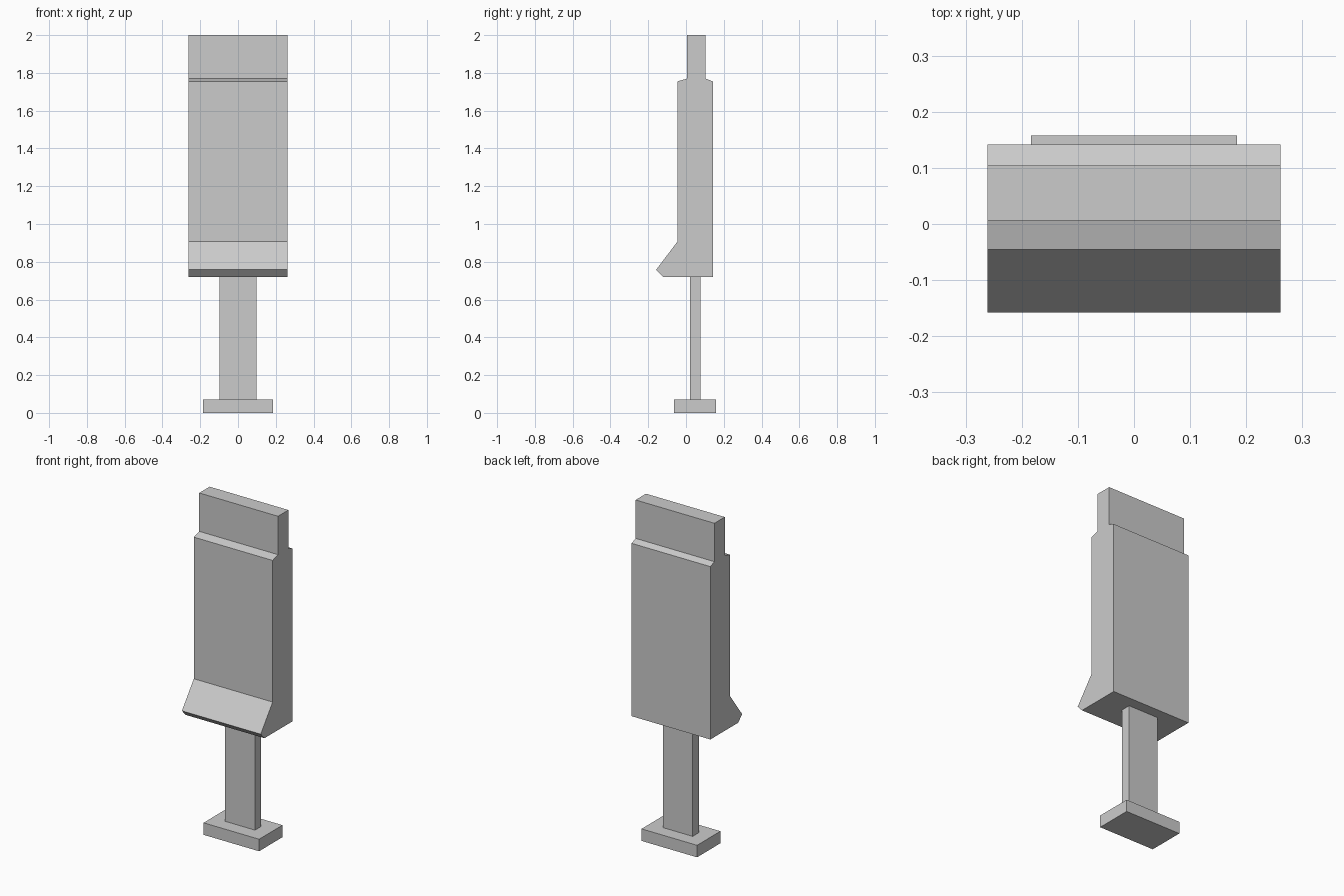
import bpy
import bmesh
from mathutils import Vector

cube = bpy.data.objects.get("Cube")
if cube:
    bpy.data.objects.remove(cube, do_unlink=True)

grey = bpy.data.materials.new("light_grey")
grey.use_nodes = True
colour = (0.6, 0.6, 0.6, 1)
grey.diffuse_color = colour
grey.node_tree.nodes["Principled BSDF"].inputs["Base Color"].default_value = colour


def extrude_profile(name, profile, half_width):
    """Sweep a (y, z) outline across x, centred on x = 0."""
    bm = bmesh.new()
    face = bm.faces.new([bm.verts.new((-half_width, y, z)) for y, z in profile])
    swept = bmesh.ops.extrude_face_region(bm, geom=[face])
    verts = [g for g in swept["geom"] if isinstance(g, bmesh.types.BMVert)]
    bmesh.ops.translate(bm, verts=verts, vec=Vector((2 * half_width, 0, 0)))
    bmesh.ops.recalc_face_normals(bm, faces=bm.faces)
    mesh = bpy.data.meshes.new(name)
    bm.to_mesh(mesh)
    bm.free()
    mesh.materials.append(grey)
    obj = bpy.data.objects.new(name, mesh)
    bpy.context.collection.objects.link(obj)
    return obj


def box_profile(y0, y1, z0, z1):
    return [(y0, z0), (y1, z0), (y1, z1), (y0, z1)]


# Foot plate and flat post
extrude_profile("foot_plate", box_profile(-0.063, 0.158, 0, 0.072), 0.184)
extrude_profile("post", box_profile(0.02, 0.078, 0.072, 0.72), 0.099)

# Panel with projecting front lip, sloped shoulders and narrow top tab
panel = [
    (-0.122, 0.72), (0.142, 0.72), (0.142, 1.755), (0.104, 1.77),
    (0.104, 2.0), (0.006, 2.0), (0.006, 1.77), (-0.045, 1.755),
    (-0.045, 0.907), (-0.158, 0.758),
]
extrude_profile("panel", panel, 0.261)
